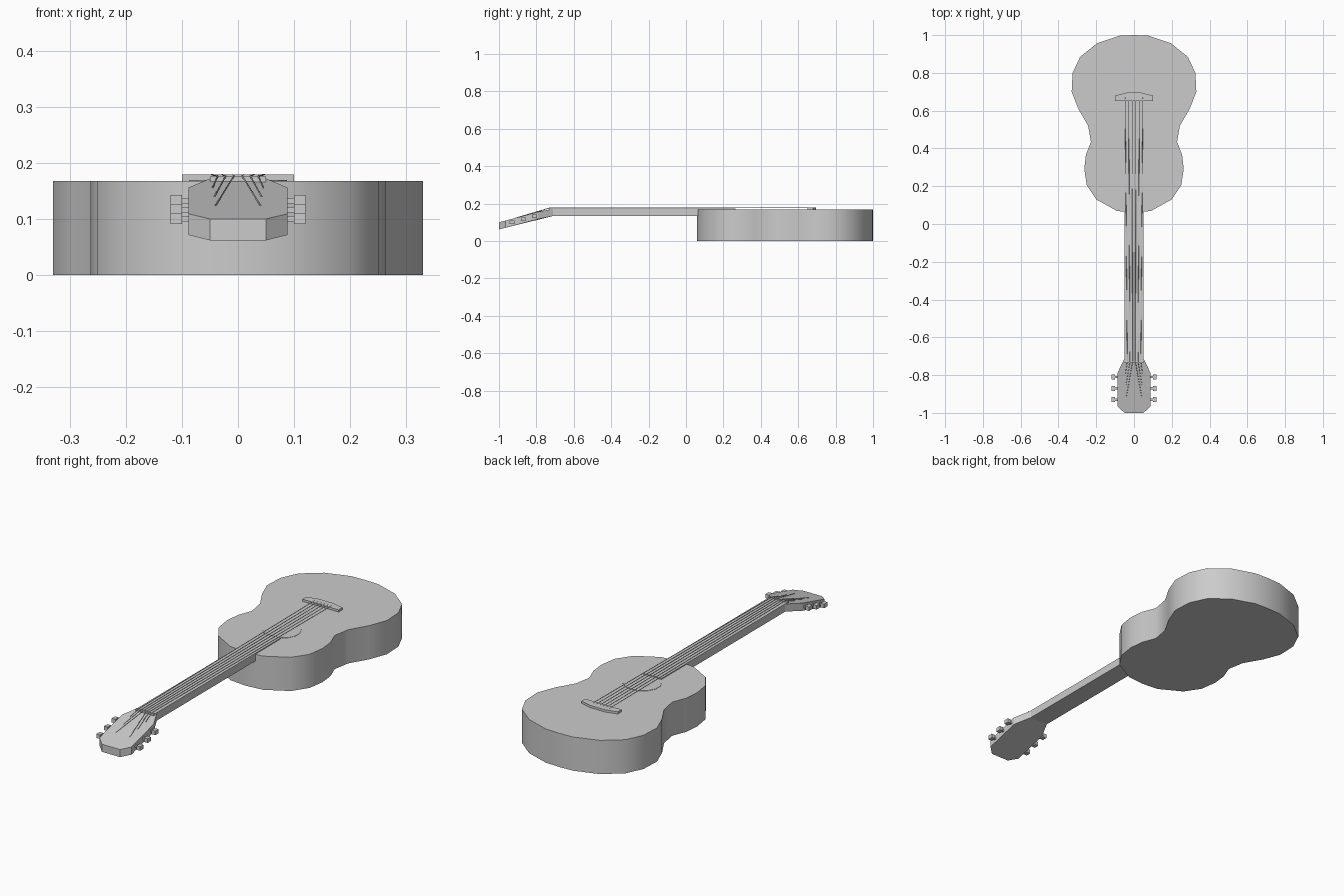
import bpy, bmesh, math
from mathutils import Vector

if "Cube" in bpy.data.objects:
    bpy.data.objects.remove(bpy.data.objects["Cube"])


def slab(name, outline, low, high):
    """Extruded outline; low and high give z as a function of y."""
    bm = bmesh.new()
    bot = [bm.verts.new((x, y, low(y))) for x, y in outline]
    top = [bm.verts.new((x, y, high(y))) for x, y in outline]
    n = len(outline)
    bm.faces.new(bot)
    bm.faces.new(top)
    for i in range(n):
        j = (i + 1) % n
        bm.faces.new((bot[i], bot[j], top[j], top[i]))
    bmesh.ops.recalc_face_normals(bm, faces=bm.faces)
    me = bpy.data.meshes.new(name)
    bm.to_mesh(me)
    bm.free()
    ob = bpy.data.objects.new(name, me)
    bpy.context.collection.objects.link(ob)
    return ob


def mirrored(half):
    """Closed outline from its right half."""
    return half + [(-x, y) for x, y in reversed(half) if x > 0]


def flat(z):
    return lambda y: z


def box(name, x0, x1, y0, y1, z0, z1):
    return slab(name, [(x0, y0), (x1, y0), (x1, y1), (x0, y1)], flat(z0), flat(z1))


def head_top(y):
    return 0.172 - 0.267 * max(0, -0.73 - y)


# Body
body_half = [(0, 0.06), (0.09, 0.069), (0.20, 0.13), (0.25, 0.205), (0.263, 0.29),
             (0.255, 0.365), (0.228, 0.435), (0.243, 0.52), (0.295, 0.61),
             (0.33, 0.70), (0.325, 0.80), (0.285, 0.885), (0.195, 0.957),
             (0.075, 0.997), (0, 1.0)]
body = slab("body", mirrored(body_half), flat(0), flat(0.168))
bpy.context.view_layer.objects.active = body
body.select_set(True)
bpy.ops.object.shade_smooth_by_angle(angle=math.radians(32))
body.select_set(False)

# Sound hole disc
ring = [(0.09 * math.cos(math.tau * (i + 0.5) / 14),
         0.345 + 0.085 * math.sin(math.tau * (i + 0.5) / 14)) for i in range(14)]
slab("sound_hole", ring, flat(0.167), flat(0.1695))

# Neck and fingerboard
box("neck", -0.05, 0.05, -0.73, 0.07, 0.134, 0.168)
box("fingerboard", -0.05, 0.05, -0.73, 0.265, 0.168, 0.173)

# Angled head
head_half = [(0.05, -1.0), (0.088, -0.965), (0.088, -0.79), (0.05, -0.71)]
slab("head", mirrored(head_half), lambda y: head_top(y) - 0.038, head_top)

# Bridge
bridge_half = [(0.1, 0.65), (0.1, 0.68), (0.04, 0.695)]
slab("bridge", mirrored(bridge_half), flat(0.167), flat(0.179))

# Nut
box("nut", -0.05, 0.05, -0.735, -0.725, 0.165, 0.176)

# Tuning pegs
for side in (-1, 1):
    for k, y in enumerate((-0.81, -0.87, -0.93)):
        z = head_top(y) - 0.018
        tag = f"{'left' if side < 0 else 'right'}_{k + 1}"
        a, b, c = sorted((side * 0.08, side * 0.1, side * 0.12))
        shaft = (b, c) if side < 0 else (a, b)
        knob = (a, b) if side < 0 else (b, c)
        box("peg_shaft_" + tag, *shaft, y - 0.006, y + 0.006, z - 0.005, z + 0.005)
        box("peg_knob_" + tag, *knob, y - 0.013, y + 0.013, z - 0.010, z + 0.010)

# Strings from bridge over the nut to the head
for i in range(6):
    t = (i - 2.5) / 2.5
    side = 1 if t > 0 else -1
    y_end = {5: -0.79, 3: -0.85, 1: -0.91}[abs(2 * i - 5)]
    x_end = side * {5: 0.045, 3: 0.042, 1: 0.04}[abs(2 * i - 5)]
    pts = [(0.047 * t, 0.67, 0.179), (0.036 * t, -0.73, 0.177),
           (x_end, y_end, head_top(y_end))]
    cu = bpy.data.curves.new(f"string_{i + 1}", 'CURVE')
    cu.dimensions = '3D'
    cu.bevel_depth = 0.0015
    cu.bevel_resolution = 0
    sp = cu.splines.new('POLY')
    sp.points.add(len(pts) - 1)
    for p, co in zip(sp.points, pts):
        p.co = (*co, 1)
    bpy.context.collection.objects.link(bpy.data.objects.new(cu.name, cu))
